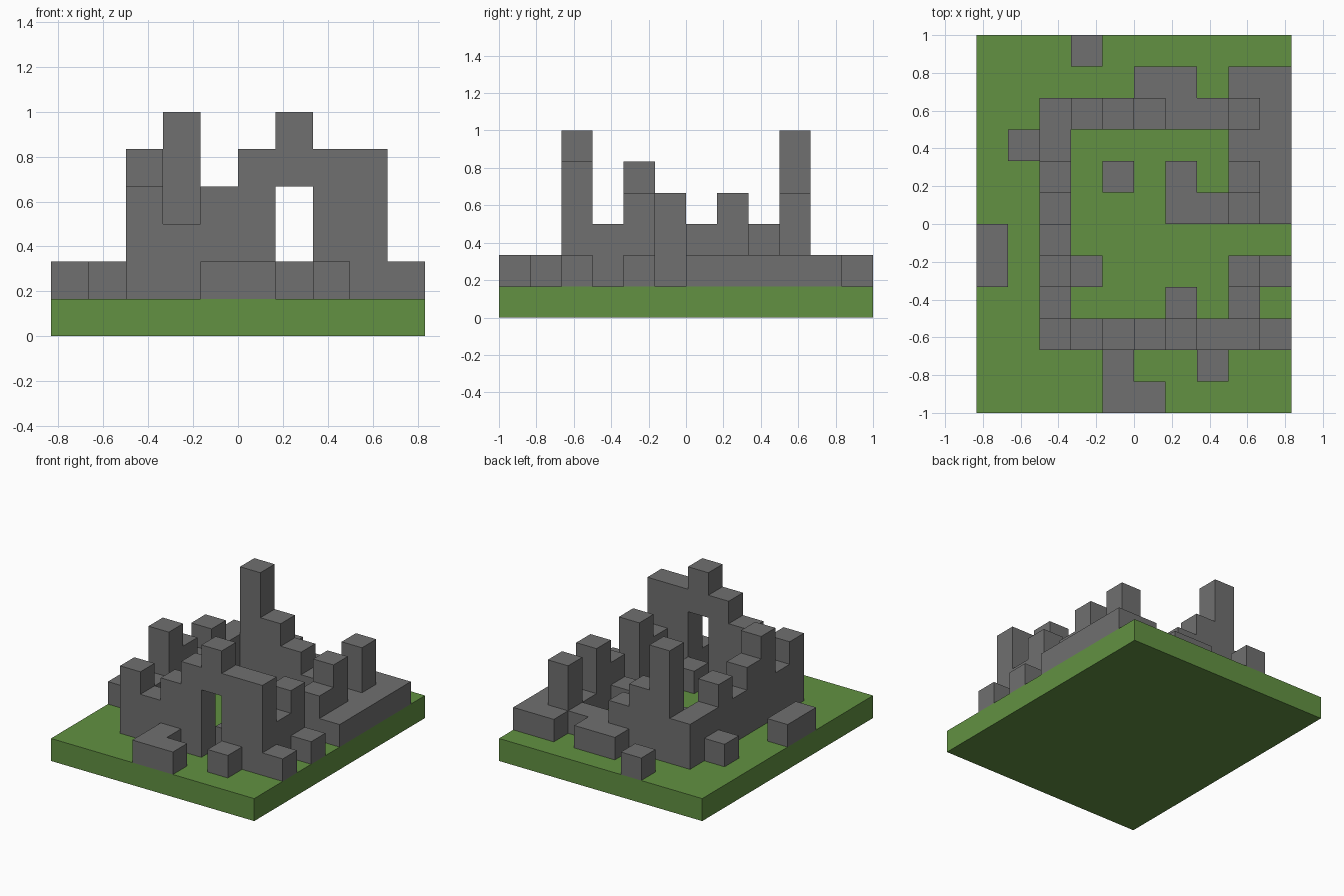
import bpy
import bmesh
import math
from mathutils import Vector

cube = bpy.data.objects.get("Cube")
if cube:
    bpy.data.objects.remove(cube, do_unlink=True)

UNIT = 1 / 6                 # edge of one stone block
COLS, ROWS = 10, 12          # blocks across x and y
AXES = [Vector(a) for a in ((1, 0, 0), (0, 1, 0), (0, 0, 1))]


def make_material(name, color):
    mat = bpy.data.materials.new(name)
    mat.use_nodes = True
    mat.diffuse_color = (*color, 1)
    mat.node_tree.nodes["Principled BSDF"].inputs["Base Color"].default_value = (*color, 1)
    return mat


stone = make_material("grey stone", (0.162, 0.162, 0.162))
grass = make_material("grass green", (0.122, 0.283, 0.054))


def finish(name, bm, mat):
    mesh = bpy.data.meshes.new(name)
    bm.to_mesh(mesh)
    bm.free()
    mesh.materials.append(mat)
    bpy.context.collection.objects.link(bpy.data.objects.new(name, mesh))


parts = {}


def columns(name, start, step, heights):
    """Row of stacked columns from a start cell, one height per step."""
    cells = parts.setdefault(name, set())
    for n, height in enumerate(heights):
        x, y = start[0] + n * step[0], start[1] + n * step[1]
        cells.update((x, y, z) for z in range(1, height + 1))


def slab(name, x, y, width=1, depth=1):
    """Flat patch of rubble, one block high."""
    for row in range(depth):
        columns(name, (x, y + row), (1, 0), [1] * width)


ALONG_X, ALONG_Y = (1, 0), (0, 1)

# Broken walls around the courtyard
columns("front_wall", (2, 2), ALONG_X, [3, 2, 3, 4, 5, 4, 4, 1])
columns("right_wall", (2, 3), ALONG_Y, [2, 4, 3, 2, 3, 2])
columns("back_wall", (2, 9), ALONG_X, [2, 5, 3, 2, 1, 1, 3])
columns("left_wall_front", (8, 3), ALONG_Y, [2, 3])
columns("left_wall_back", (8, 6), ALONG_Y, [2, 3, 1])

# Doorway through the front wall
parts["front_wall"] -= {(6, 2, z) for z in (1, 2, 3)}

# Rubble outside the walls
slab("front_rubble", 4, 0, width=2)
slab("front_rubble", 4, 1)
slab("front_stone", 7, 1)
slab("right_rubble", 0, 4, depth=2)
slab("right_stone", 1, 8)
slab("back_stone", 3, 11)
slab("back_rubble", 5, 10, width=2)
slab("left_stone", 9, 4)
slab("left_rubble", 9, 6, depth=5)
slab("left_rubble", 8, 10)

# Rubble inside the courtyard
slab("doorstep", 6, 3)
slab("inner_wall_stub", 3, 4)
slab("courtyard_stone", 4, 7)
slab("inner_partition", 6, 6, width=2)
slab("inner_partition", 6, 7)

solid = set().union(*parts.values())


def to_model(p):
    return Vector((p.x - COLS / 2, p.y - ROWS / 2, p.z)) * UNIT


# Mesh each part from its exposed block faces only
for name, cells in parts.items():
    bm = bmesh.new()
    for cell in sorted(cells):
        middle = Vector(cell) + Vector((0.5, 0.5, 0.5))
        for k, axis in enumerate(AXES):
            u, v = AXES[(k + 1) % 3] / 2, AXES[(k + 2) % 3] / 2
            for sign in (-1, 1):
                beside = tuple(round(c) for c in Vector(cell) + sign * axis)
                if beside in solid or beside[2] < 1:
                    continue
                center = middle + sign * axis / 2
                corners = [center - u - v, center + u - v, center + u + v, center - u + v]
                bm.faces.new([bm.verts.new(to_model(p)) for p in corners[::sign]])
    bmesh.ops.remove_doubles(bm, verts=bm.verts, dist=0.001)
    bmesh.ops.dissolve_limit(bm, angle_limit=math.radians(1), verts=bm.verts, edges=bm.edges)
    finish(name, bm, stone)

# Grass base
bm = bmesh.new()
bmesh.ops.create_cube(bm, size=UNIT)
bmesh.ops.scale(bm, vec=(COLS, ROWS, 1), verts=bm.verts)
bmesh.ops.translate(bm, vec=(0, 0, UNIT / 2), verts=bm.verts)
finish("grass_base", bm, grass)
